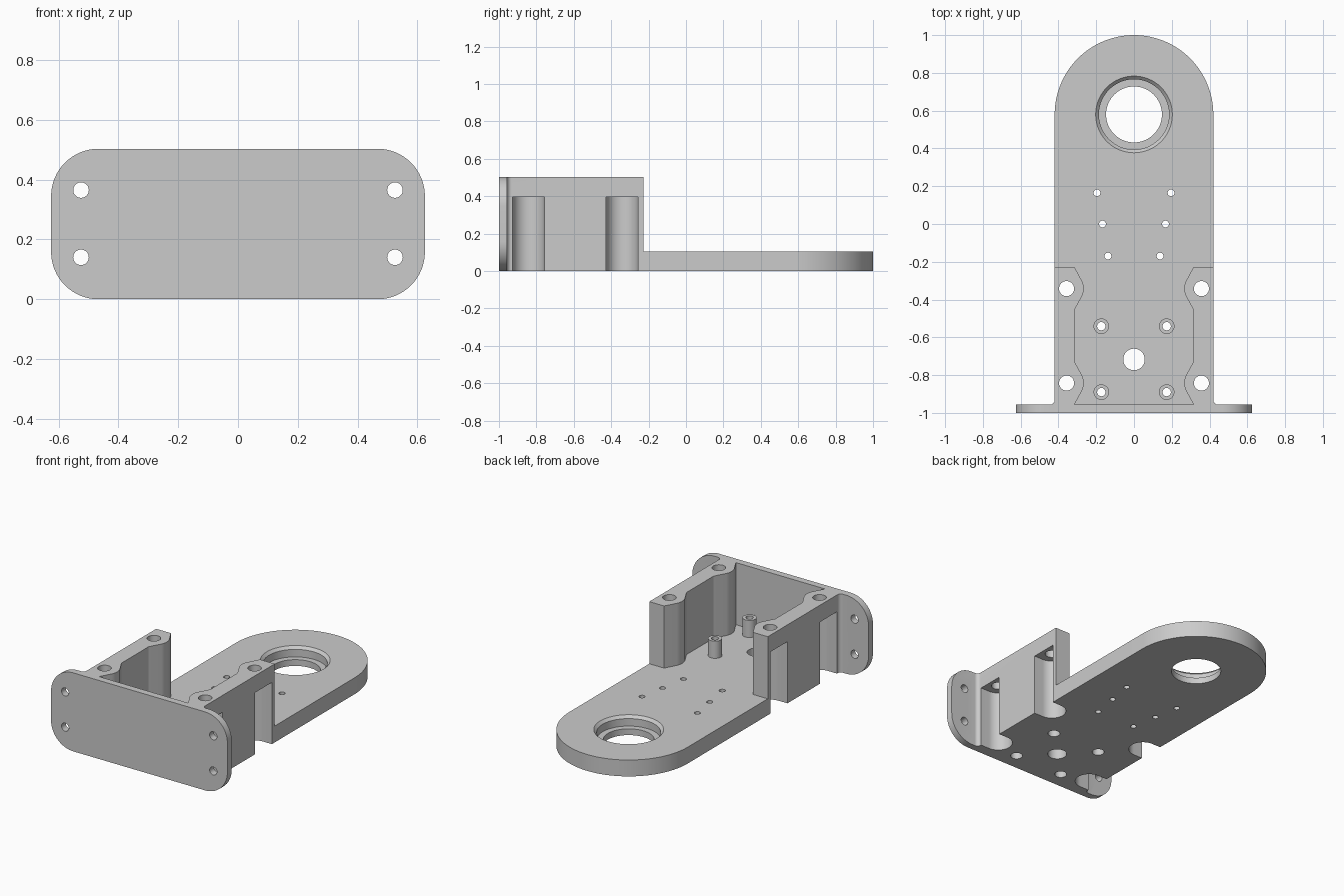
import bpy, bmesh, math
from mathutils import Vector

cube = bpy.data.objects.get("Cube")
if cube:
    bpy.data.objects.remove(cube, do_unlink=True)

metal = bpy.data.materials.new("light_grey")
metal.use_nodes = True
GREY = (0.6, 0.6, 0.6, 1)
metal.diffuse_color = GREY
metal.node_tree.nodes["Principled BSDF"].inputs["Base Color"].default_value = GREY

BASE_TOP, WALL_TOP, POCKET_TOP = 0.105, 0.503, 0.395
FRONT, PLATE_BACK, WALL_END = -1.0, -0.956, -0.228
HALF, WALL_IN = 0.42, 0.315
BOSS_X, BOSS_YS = 0.357, (-0.842, -0.342)


def arc(cx, cy, r, a0, a1, n=24):
    """Points on a circular arc, angles in degrees."""
    angles = [math.radians(a0 + (a1 - a0) * i / n) for i in range(n + 1)]
    return [(cx + r * math.cos(a), cy + r * math.sin(a)) for a in angles]


def prism(name, pts, lo, hi, upright=False):
    """Extrude a profile along z, or along y when upright."""
    bm = bmesh.new()
    place = (lambda p: (p[0], lo, p[1])) if upright else (lambda p: (p[0], p[1], lo))
    face = bm.faces.new([bm.verts.new(place(p)) for p in pts])
    moved = bmesh.ops.extrude_face_region(bm, geom=[face])["geom"]
    shift = Vector((0, hi - lo, 0) if upright else (0, 0, hi - lo))
    bmesh.ops.translate(bm, vec=shift, verts=[v for v in moved if isinstance(v, bmesh.types.BMVert)])
    bmesh.ops.recalc_face_normals(bm, faces=bm.faces)
    return add_object(name, bm)


def cone(name, x, y, r_low, r_high, lo, hi, n=48):
    bm = bmesh.new()
    bmesh.ops.create_cone(bm, cap_ends=True, segments=n, radius1=r_low, radius2=r_high, depth=hi - lo)
    bmesh.ops.translate(bm, vec=(x, y, (lo + hi) / 2), verts=bm.verts)
    return add_object(name, bm)


def add_object(name, bm):
    mesh = bpy.data.meshes.new(name)
    bm.to_mesh(mesh)
    bm.free()
    mesh.materials.append(metal)
    obj = bpy.data.objects.new(name, mesh)
    bpy.context.collection.objects.link(obj)
    return obj


def combine(body, tool, operation):
    """Apply a boolean and discard the tool object."""
    mod = body.modifiers.new("boolean", "BOOLEAN")
    mod.operation, mod.object, mod.solver = operation, tool, "EXACT"
    bpy.context.view_layer.objects.active = body
    bpy.ops.object.modifier_apply(modifier=mod.name)
    bpy.data.objects.remove(tool, do_unlink=True)


def cut(tool):
    combine(body, tool, "DIFFERENCE")


def drill(x, y, r, lo=-0.1, hi=0.7):
    cut(cone("drill", x, y, r, r, lo, hi, 32))


# Base plate with a round rear end
body = prism("mounting_bracket", [(-HALF, -0.98), (HALF, -0.98)] + arc(0, 0.58, HALF, 0, 180, 64), 0, BASE_TOP)

# Front flange with rounded corners
w, r = 0.625, 0.158
outline = []
for cx, cz, a in ((w - r, r, -90), (w - r, WALL_TOP - r, 0), (r - w, WALL_TOP - r, 90), (r - w, r, 180)):
    outline += arc(cx, cz, r, a, a + 90, 16)
combine(body, prism("flange", outline, FRONT, PLATE_BACK, True), "UNION")

# Side walls with inward screw bosses and a fillet at the flange
fillet = 0.024
for side in (1, -1):
    wall = [(WALL_IN, -0.98), (HALF + fillet, -0.98)]
    wall += arc(HALF + fillet, PLATE_BACK + fillet, fillet, 270, 180, 8)
    wall += [(HALF, WALL_END), (WALL_IN, WALL_END)]
    for y in reversed(BOSS_YS):
        wall += arc(BOSS_X, y, 0.091, 153, 207, 14)
        wall += [(WALL_IN, y - 0.113)]
        if y == BOSS_YS[1]:
            wall += [(WALL_IN, BOSS_YS[0] + 0.113)]
    combine(body, prism("wall", [(x * side, y) for x, y in wall], 0, WALL_TOP), "UNION")

# Standoffs on the floor
STANDOFFS = [(x, y) for x in (-0.173, 0.173) for y in (-0.541, -0.89)]
for x, y in STANDOFFS:
    combine(body, cone("standoff", x, y, 0.041, 0.041, 0.05, 0.215, 32), "UNION")

# Standoff bores with wider recesses underneath
for x, y in STANDOFFS:
    drill(x, y, 0.022)
    drill(x, y, 0.036, -0.1, 0.07)

# Screw pockets open to the outside and below, with holes through the roof
for side in (1, -1):
    for y in BOSS_YS:
        slot = arc(BOSS_X, y, 0.085, 90, 270, 32) + [(0.433, y - 0.085), (0.433, y + 0.085)]
        cut(prism("pocket", [(px * side, py) for px, py in slot], -0.1, POCKET_TOP))
        drill(BOSS_X * side, y, 0.04, 0.3)

# Flange holes
for x in (-0.525, 0.525):
    for z in (0.14, 0.365):
        cut(prism("flange_hole", arc(x, z, 0.026, 0, 348.75, 31), -1.1, -0.9, True))

# Floor holes
drill(0, -0.717, 0.057)
for x, y in ((0.196, 0.165), (0.167, 0), (0.138, -0.17)):
    drill(x, y, 0.018)
    drill(-x, y, 0.018)

# Stepped bearing seat with a chamfered rim
seat_y = 0.58
cut(cone("seat_bore", 0, seat_y, 0.148, 0.148, -0.1, 0.3, 64))
cut(cone("seat_step", 0, seat_y, 0.186, 0.186, 0.04, 0.3, 64))
cut(cone("seat_chamfer", 0, seat_y, 0.183, 0.223, BASE_TOP - 0.02, BASE_TOP + 0.02, 64))

# Smooth the curved walls and keep crisp edges
bpy.ops.object.select_all(action="DESELECT")
body.select_set(True)
bpy.context.view_layer.objects.active = body
bpy.ops.object.shade_smooth_by_angle(angle=math.radians(25))
